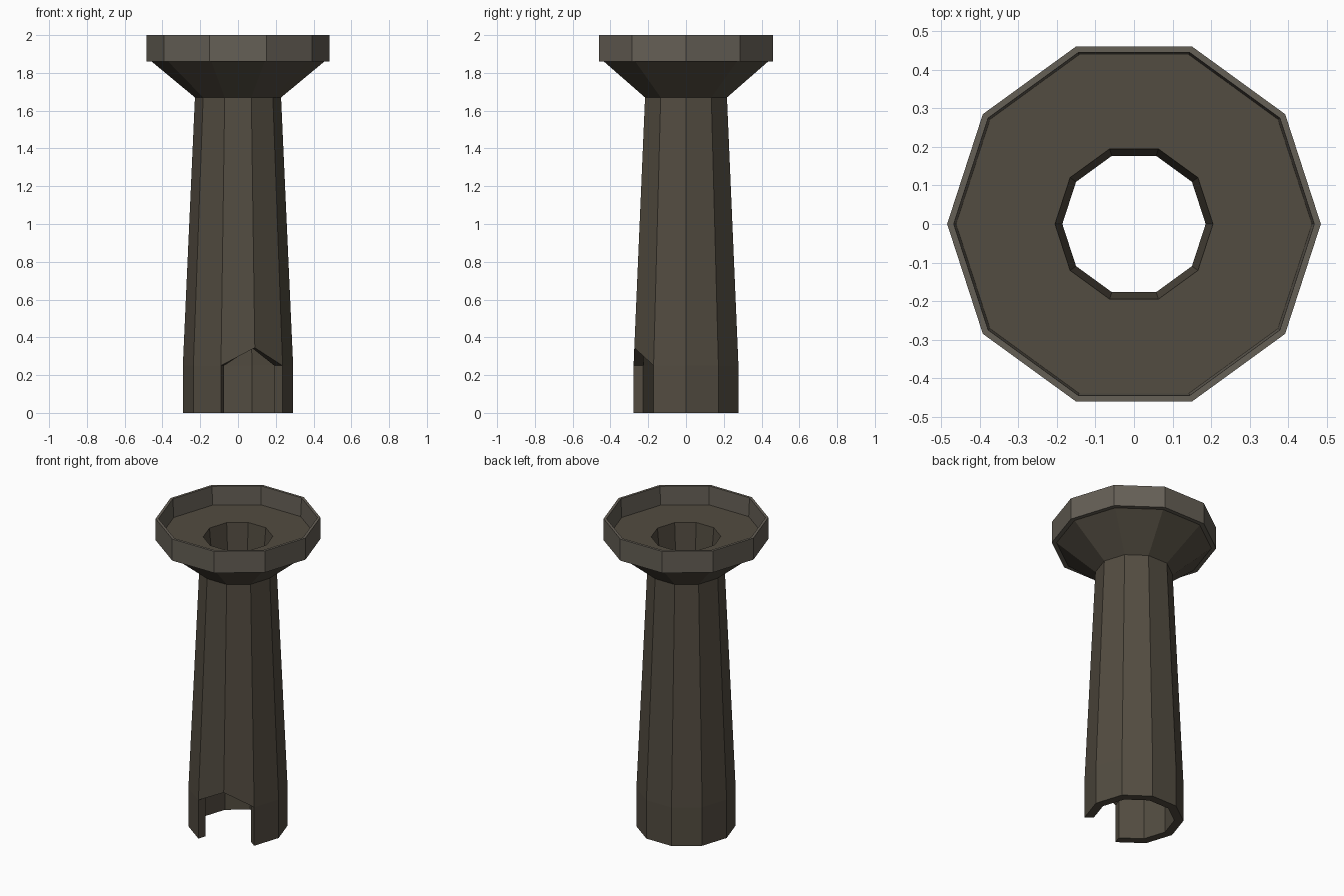
import bpy, bmesh, math

if "Cube" in bpy.data.objects:
    bpy.data.objects.remove(bpy.data.objects["Cube"])

SIDES = 10
# closed cross-section (radius, z): up the outside, over the rim, down the inside
PROFILE = [(0.292, 0), (0.292, 0.25), (0.228, 1.67), (0.457, 1.86),
           (0.485, 1.86), (0.485, 2.0), (0.468, 2.0), (0.462, 1.88),
           (0.205, 1.88), (0.186, 1.67), (0.238, 0.25), (0.238, 0)]
RIM = range(3, 7)            # profile spans that form the rim
DOOR = (7, 8)                # wall segments removed for the doorway
APEX = 8                     # corner where the doorway peaks
APEX_Z = 0.345


def material(name, rgb):
    m = bpy.data.materials.new(name)
    m.diffuse_color = (*rgb, 1)
    m.use_nodes = True
    m.node_tree.nodes["Principled BSDF"].inputs["Base Color"].default_value = m.diffuse_color
    return m


def point(r, z, k):
    a = math.tau * k / SIDES
    return (r * math.cos(a), r * math.sin(a), z)


bm = bmesh.new()
n = len(PROFILE)
rings = [[bm.verts.new(point(r, z, k)) for k in range(SIDES)] for r, z in PROFILE]

# raise the doorway peak along the slope of the wall, outside and inside
for low, high in ((1, 2), (10, 9)):
    (r0, z0), (r1, z1) = PROFILE[low], PROFILE[high]
    r = r0 + (r1 - r0) * (APEX_Z - z0) / (z1 - z0)
    rings[low][APEX].co = point(r, APEX_Z, APEX)

# column, flare, rim and dish, leaving the doorway open
for i in range(n):
    a, b = rings[i], rings[(i + 1) % n]
    for k in range(SIDES):
        j = (k + 1) % SIDES
        if k in DOOR and i in (0, 10, 11):
            continue
        f = bm.faces.new((a[k], a[j], b[j], b[k]))
        f.material_index = 1 if i in RIM else 0

# doorway: pitched underside and two jambs
for k in DOOR:
    bm.faces.new((rings[1][k], rings[1][k + 1], rings[10][k + 1], rings[10][k]))
for k in (DOOR[0], DOOR[-1] + 1):
    bm.faces.new([rings[i][k] for i in (0, 1, 10, 11)])

# remove the unused floor corner, then orient the faces
bmesh.ops.delete(bm, geom=[v for v in bm.verts if not v.link_faces], context='VERTS')
bmesh.ops.recalc_face_normals(bm, faces=bm.faces[:])

mesh = bpy.data.meshes.new("flared_column")
bm.to_mesh(mesh)
bm.free()
mesh.materials.append(material("dark_stone", (0.085, 0.072, 0.052)))
mesh.materials.append(material("rim_stone", (0.13, 0.115, 0.092)))
bpy.context.collection.objects.link(bpy.data.objects.new("flared_column", mesh))
